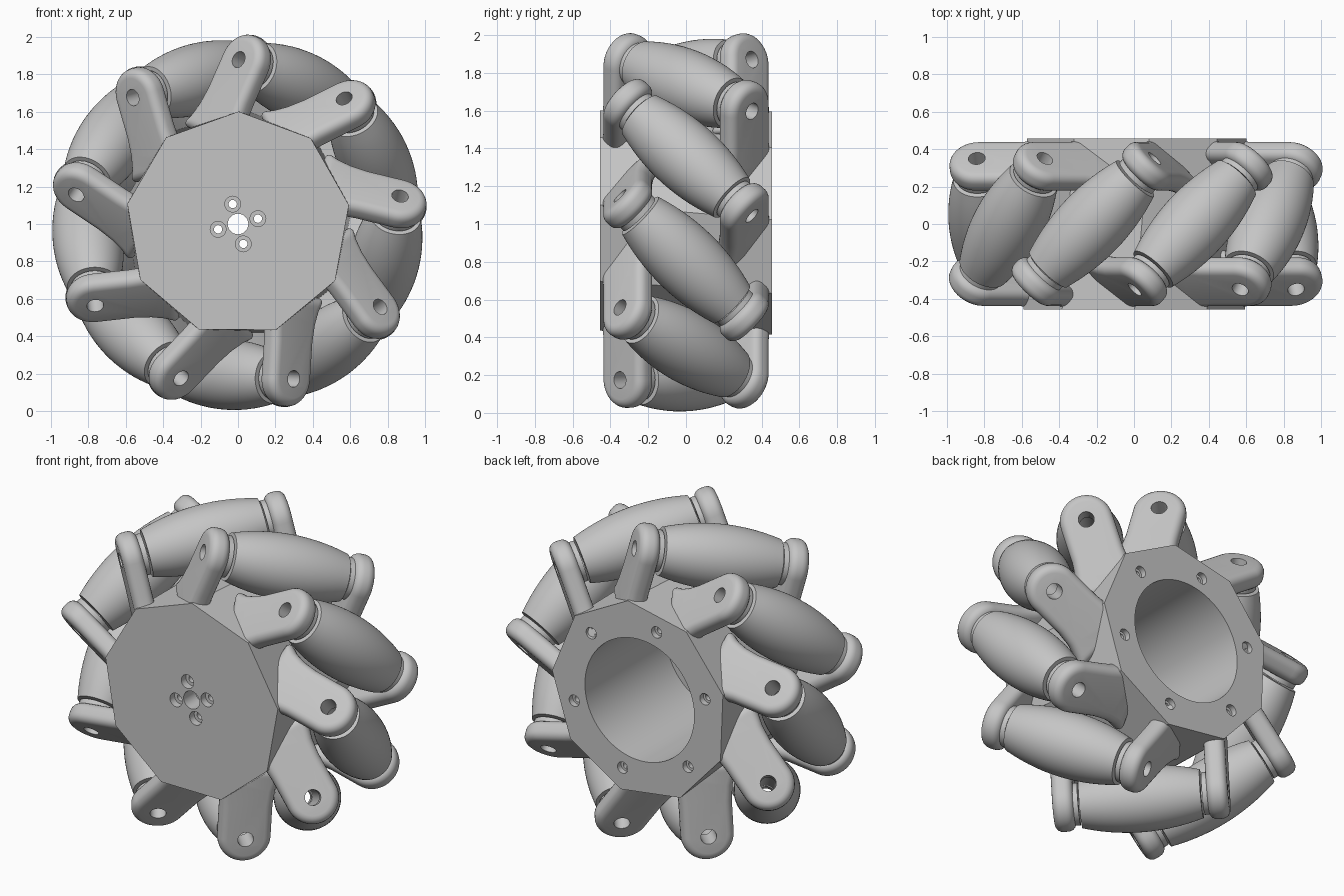
import bpy, bmesh
from math import sin, cos, pi, radians, sqrt
from mathutils import Matrix, Vector

cube = bpy.data.objects.get("Cube")
if cube:
    bpy.data.objects.remove(cube)

COUNT = 9                 # rollers round the wheel
RIM = 0.805               # radius of the roller centres
HALF = 0.455              # half width of the hub
CENTRE = Vector((0, 0, 1))

grey = bpy.data.materials.new("plain grey")
grey.use_nodes = True
grey.diffuse_color = (0.56, 0.56, 0.56, 1)
grey.node_tree.nodes["Principled BSDF"].inputs["Base Color"].default_value = (0.56, 0.56, 0.56, 1)


def add_object(name, mesh):
    ob = bpy.data.objects.new(name, mesh)
    bpy.context.collection.objects.link(ob)
    return ob


def to_mesh(name, bm):
    bmesh.ops.recalc_face_normals(bm, faces=bm.faces)
    mesh = bpy.data.meshes.new(name)
    bm.to_mesh(mesh)
    bm.free()
    return mesh


def finish(mesh):
    mesh.materials.clear()
    mesh.materials.append(grey)
    mesh.shade_smooth()
    mesh.set_sharp_from_angle(angle=radians(32))
    return mesh


def lathe(name, profile, steps=48):
    """Turn a closed (radius, height) profile round local z."""
    bm = bmesh.new()
    verts = [bm.verts.new((r, 0, z)) for r, z in profile]
    edges = [bm.edges.new((v, verts[i - 1])) for i, v in enumerate(verts)]
    bmesh.ops.spin(bm, geom=verts + edges, cent=(0, 0, 0), axis=(0, 0, 1),
                   angle=2 * pi, steps=steps)
    bmesh.ops.remove_doubles(bm, verts=bm.verts, dist=0.0001)
    return to_mesh(name, bm)


def rods(name, items, steps=32):
    """Cutter made of cylinders: (x, z, radius, y from, y to)."""
    bm = bmesh.new()
    for x, z, r, y0, y1 in items:
        place = Matrix.Translation((x, (y0 + y1) / 2, z)) @ Matrix.Rotation(pi / 2, 4, "X")
        bmesh.ops.create_cone(bm, cap_ends=True, segments=steps, radius1=r,
                              radius2=r, depth=y1 - y0, matrix=place)
    return to_mesh(name, bm)


def baked(name, mesh, cutters, bevel=0):
    """Bevel the mesh, cut it, and return the plain result."""
    ob = add_object(name + " blank", mesh)
    helpers = [ob]
    if bevel:
        mod = ob.modifiers.new("round", "BEVEL")
        mod.width, mod.segments = bevel, 5
        mod.limit_method, mod.angle_limit = "ANGLE", radians(40)
        mod.use_clamp_overlap = False
    for cutter_mesh in cutters:
        cutter = add_object("cutter", cutter_mesh)
        cutter.hide_render = True
        mod = ob.modifiers.new("cut", "BOOLEAN")
        mod.operation, mod.solver, mod.object = "DIFFERENCE", "EXACT", cutter
        helpers.append(cutter)
    bpy.context.view_layer.update()
    graph = bpy.context.evaluated_depsgraph_get()
    result = bpy.data.meshes.new_from_object(ob.evaluated_get(graph))
    for helper in helpers:
        bpy.data.objects.remove(helper)
    result.name = name
    return finish(result)


def ring(radius, count, start):
    for k in range(count):
        a = radians(start + 360 * k / count)
        yield radius * cos(a), radius * sin(a)


# Hub: slightly twisted nine-sided drum
bm = bmesh.new()
front, back = [[bm.verts.new((x, y, z)) for x, z in ring(0.6, COUNT, start)]
               for y, start in ((-HALF, 9.7), (HALF, 2.3))]
bm.faces.new(front)
bm.faces.new(back)
for i in range(COUNT):
    bm.faces.new((front[i - 1], front[i], back[i], back[i - 1]))
drum = to_mesh("drum", bm)

# Hub openings: deep bore, axle hole, counterbored screw holes
front_spots = list(ring(0.11, 4, 15))
back_spots = list(ring(0.465, 6, 44.5))
hub_cutters = [
    rods("bore", [(0, 0, 0.375, -0.34, 0.6)], 96),
    rods("front holes", [(0, 0, 0.055, -0.6, -0.2)]
         + [(x, z, 0.022, -0.6, -0.2) for x, z in front_spots]),
    rods("front seats", [(x, z, 0.042, -0.6, -0.41) for x, z in front_spots]),
    rods("back holes", [(x, z, 0.02, 0.2, 0.6) for x, z in back_spots]),
    rods("back seats", [(x, z, 0.035, 0.42, 0.6) for x, z in back_spots]),
]
hub = add_object("hub", baked("hub", drum, hub_cutters))
hub.location = CENTRE

# Arm: round-ended plate, flared where it meets the hub
NEAR, FAR = 0.375, 0.495
outline = [(0.15 * cos(a), 0.15 * sin(a)) for a in
           (pi * (i / 24 - 0.5) for i in range(25))]
outline += [(-0.2, 0.15), (-0.29, 0.16), (-0.36, 0.18), (-0.44, 0.225),
            (-0.44, -0.175), (-0.34, -0.16), (-0.2, -0.15)]
bm = bmesh.new()
plate = bm.faces.new([bm.verts.new((x, y, NEAR)) for x, y in outline])
lifted = bmesh.ops.extrude_face_region(bm, geom=[plate])["geom"]
bmesh.ops.translate(bm, vec=(0, 0, FAR - NEAR),
                    verts=[g for g in lifted if isinstance(g, bmesh.types.BMVert)])
blank = to_mesh("arm blank", bm)
pin_hole = lathe("pin hole", [(0.0, 0.2), (0.045, 0.2), (0.045, 0.7), (0.0, 0.7)], 32)
arm_mesh = baked("arm", blank, [pin_hole], bevel=0.046)

# Collar between arm and roller
collar_mesh = finish(lathe("collar", [(0.045, 0.35), (0.12, 0.35),
                                      (0.12, 0.39), (0.045, 0.39)]))

# Roller: hollow barrel
LENGTH = 0.342
barrel = []
for i in range(15):
    f = i / 7 - 1
    barrel.append((0.188 - 0.05 * f * f, LENGTH * f))
barrel += [(0.05, LENGTH), (0.05, -LENGTH)]
roller_mesh = finish(lathe("roller", barrel, 64))

# Set rollers, collars and arms round the wheel at 45 degrees
axial = Vector((0, 1, 0))
for k in range(COUNT):
    a = radians(-13.7 + 360 * k / COUNT)
    radial = Vector((cos(a), 0, sin(a)))
    tangent = Vector((-sin(a), 0, cos(a)))
    along = (axial - tangent) / sqrt(2)
    for side, label in ((1, "back"), (-1, "front")):
        z_axis = along * side
        y_axis = z_axis.cross(radial)
        place = Matrix((radial, y_axis, z_axis)).transposed().to_4x4()
        place.translation = CENTRE + radial * RIM
        parts = [(f"{label}_arm", arm_mesh), (f"{label}_collar", collar_mesh)]
        if side == 1:
            parts.append(("roller", roller_mesh))
        for name, mesh in parts:
            add_object(f"{name}_{k + 1}", mesh).matrix_world = place
